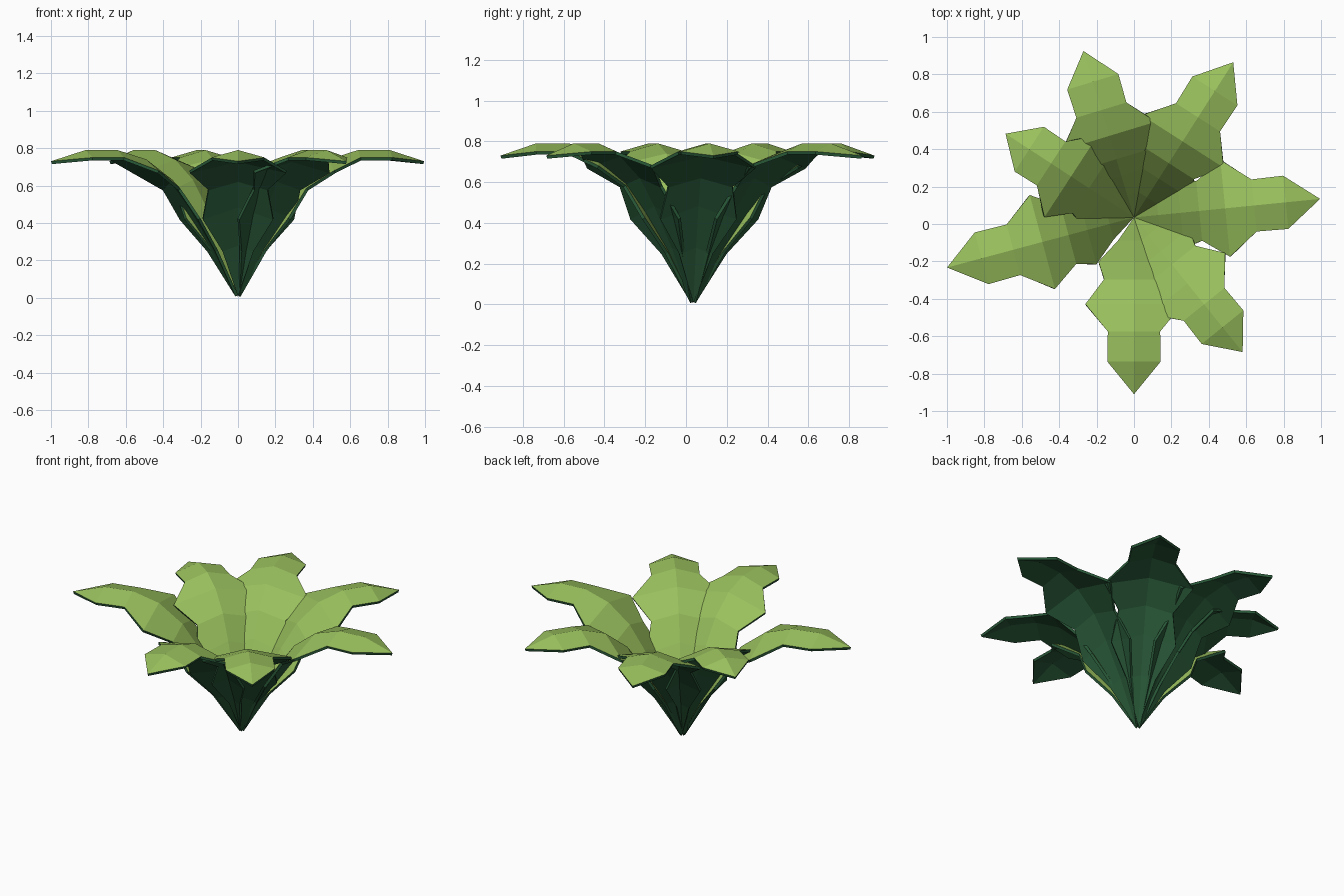
import bpy
import bmesh
from math import cos, sin, radians

cube = bpy.data.objects.get("Cube")
if cube:
    bpy.data.objects.remove(cube)


def make_material(name, rgb):
    mat = bpy.data.materials.new(name)
    mat.use_nodes = True
    colour = (*rgb, 1.0)
    mat.diffuse_color = colour
    mat.node_tree.nodes["Principled BSDF"].inputs["Base Color"].default_value = colour
    return mat


LIGHT = make_material("light_leaf_green", (0.32, 0.53, 0.11))
DARK = make_material("dark_underside_green", (0.022, 0.10, 0.04))

# Leaf sections from root to tip: distance along, half width, rib height, edge height
ROOT_Z = 0.014
SECTIONS = [
    (0.13, 0.085, 0.285, 0.255),
    (0.25, 0.19, 0.49, 0.425),
    (0.35, 0.16, 0.63, 0.585),
    (0.49, 0.26, 0.74, 0.68),
    (0.645, 0.14, 0.79, 0.75),
    (0.815, 0.143, 0.79, 0.75),
]
TIP_Z = 0.73
CENTRE_Y = 0.035


def make_leaf(name, angle, length):
    """Lobed leaf folded along its rib, light above and dark below."""
    a = radians(angle)
    bm = bmesh.new()

    def vert(along, side, z):
        u = along * length
        return bm.verts.new((u * cos(a) - side * sin(a),
                             CENTRE_Y + u * sin(a) + side * cos(a), z))

    root = vert(0, 0, ROOT_Z)
    tip = vert(1, 0, TIP_Z)
    rows = [(vert(u, -w, ze), vert(u, 0, zr), vert(u, w, ze))
            for u, w, zr, ze in SECTIONS]
    for s in (0, 1):
        bm.faces.new((root, rows[0][s], rows[0][s + 1]))
        for near, far in zip(rows, rows[1:]):
            bm.faces.new((near[s], far[s], far[s + 1], near[s + 1]))
        bm.faces.new((rows[-1][s], tip, rows[-1][s + 1]))
    bm.normal_update()

    mesh = bpy.data.meshes.new(name)
    bm.to_mesh(mesh)
    bm.free()
    mesh.materials.append(LIGHT)
    mesh.materials.append(DARK)
    leaf = bpy.data.objects.new(name, mesh)
    bpy.context.collection.objects.link(leaf)

    # Thickness downwards, with underside and rim in the dark green
    solid = leaf.modifiers.new("thickness", 'SOLIDIFY')
    solid.thickness = 0.016
    solid.offset = -1
    solid.material_offset = 1
    solid.material_offset_rim = 1


# Ring of seven leaves: name, direction, length
for name, angle, length in [
    ("leaf_left", 5.7, 1.0),
    ("leaf_back_left", 57.4, 0.985),
    ("leaf_back", 106.9, 0.93),
    ("leaf_back_right", 146.9, 0.82),
    ("leaf_right", 195, 1.035),
    ("leaf_front", 270, 0.945),
    ("leaf_front_left", 308.9, 0.925),
]:
    make_leaf(name, angle, length)
